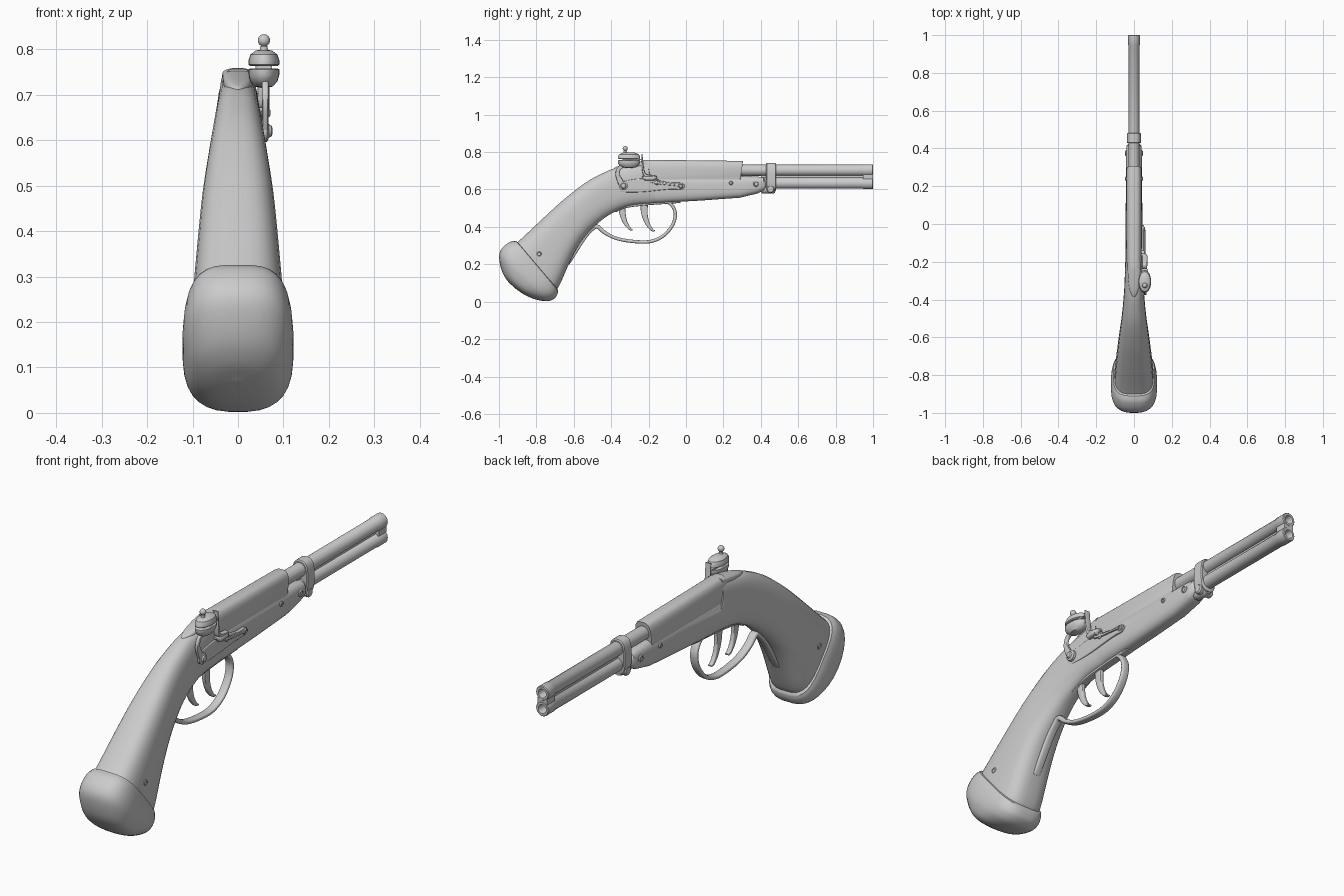
import bpy, bmesh, math


def loft(name, rings, angle=35):
    """Skin a list of equal-length point rings and cap both ends."""
    bm = bmesh.new()
    vs = [[bm.verts.new(p) for p in r] for r in rings]
    n = len(rings[0])
    for a, b in zip(vs, vs[1:]):
        for i in range(n):
            bm.faces.new((a[i], a[(i + 1) % n], b[(i + 1) % n], b[i]))
    bm.faces.new(vs[0])
    bm.faces.new(vs[-1])
    bmesh.ops.recalc_face_normals(bm, faces=bm.faces)
    me = bpy.data.meshes.new(name)
    bm.to_mesh(me)
    bm.free()
    ob = bpy.data.objects.new(name, me)
    bpy.context.collection.objects.link(ob)
    bpy.context.view_layer.objects.active = ob
    ob.select_set(True)
    bpy.ops.object.shade_smooth_by_angle(angle=math.radians(angle))
    ob.select_set(False)
    return ob


def section(ty, tz, by, bz, w, n=3, x0=0, sides=32):
    """Superellipse ring spanning a top and a bottom point in the side plane."""
    out = []
    for i in range(sides):
        a = 2 * math.pi * (i + 0.5) / sides
        c, s = math.cos(a), math.sin(a)
        c = math.copysign(abs(c) ** (2 / n), c)
        s = math.copysign(abs(s) ** (2 / n), s)
        out.append((x0 + w * c, (ty + by) / 2 + s * (ty - by) / 2, (tz + bz) / 2 + s * (tz - bz) / 2))
    return out


def smooth(pts, k=5):
    """Catmull-Rom interpolation of tuples."""
    p = [pts[0]] + pts + [pts[-1]]
    out = []
    for i in range(1, len(p) - 2):
        for j in range(k):
            t = j / k
            out.append(tuple(0.5 * (2 * b + (c - a) * t + (2 * a - 5 * b + 4 * c - d) * t * t
                                    + (3 * b - a - 3 * c + d) * t ** 3)
                             for a, b, c, d in zip(p[i - 1], p[i], p[i + 1], p[i + 2])))
    return out + [pts[-1]]


def ribbon(name, path, w, x0=0, n=4):
    """Curved bar in the side plane; path holds (y, z, thickness)."""
    pts = smooth(path)
    rings = []
    for i, (y, z, t) in enumerate(pts):
        a, b = pts[max(i - 1, 0)], pts[min(i + 1, len(pts) - 1)]
        d = math.hypot(b[0] - a[0], b[1] - a[1])
        ny, nz = -(b[1] - a[1]) / d * t / 2, (b[0] - a[0]) / d * t / 2
        rings.append(section(y + ny, z + nz, y - ny, z - nz, w, n, x0, 16))
    return loft(name, rings)


def lathe(name, prof, x, y, z, axis, stretch=1, sides=24):
    """Turn (radius, position) pairs about an axis through x, y, z."""
    rings = []
    for r, t in prof:
        ring = []
        for i in range(sides):
            a = 2 * math.pi * i / sides
            u, v = r * math.cos(a), r * math.sin(a) * stretch
            ring.append({'X': (x + t, y + u, z + v), 'Y': (x + u, y + t, z + v), 'Z': (x + u, y + v, z + t)}[axis])
        rings.append(ring)
    return loft(name, rings)


def screw(name, x, y, z, r=0.013):
    s = math.copysign(1, x)
    lathe(name, [(r, -0.03 * s), (r, 0), (r * 0.7, 0.004 * s), (r * 0.6, 0.001 * s)], x, y, z, 'X', sides=16)


# Stock: flat-sided fore-end, step behind the barrel housing, curved grip
fore = [(.425, .65, .425, .605, .03, 2.5), (.415, .664, .413, .592, .039, 3), (.38, .67, .38, .578, .042, 3),
        (.29, .673, .29, .556, .043, 3), (.07, .674, .07, .54, .044, 3), (-.195, .674, -.15, .528, .045, 3)]
grip = [(-.205, .748, -.175, .525, .046, 3), (-.365, .718, -.30, .512, .051, 2.8), (-.45, .685, -.40, .47, .058, 2.7),
        (-.54, .635, -.475, .415, .067, 2.7), (-.65, .55, -.55, .335, .08, 2.8), (-.755, .455, -.61, .235, .09, 3),
        (-.88, .338, -.675, .09, .101, 3.2), (-.925, .30, -.70, .06, .103, 3.2)]
loft("stock", [section(*s) for s in fore + smooth(grip)])

# Butt cap with a small lip at the seam
cap = [(-.91, .326, -.683, .058, .109, 3.3), (-.945, .318, -.688, .038, .117, 3.2), (-.985, .285, -.705, .015, .122, 3),
       (-1.0, .24, -.745, .002, .118, 2.7), (-.985, .165, -.81, .014, .098, 2.4), (-.955, .112, -.865, .038, .06, 2.2),
       (-.918, .076, -.912, .070, .004, 2)]
loft("butt_cap", [section(-.895, .315, -.69, .075, .095, 3.2)] + [section(*s) for s in smooth(cap)])

# Barrel housing and tang
loft("barrel_housing", [section(y, t, y - d, .62, w, 3.2) for y, t, w, d in
                        [(-.235, .757, .036, 0), (-.2, .759, .04, 0), (.29, .753, .04, 0), (.305, .751, .038, .02)]])
loft("tang", [section(y, z, y - .01, z - .035, w, 3) for y, z, w in
              smooth([(-.2, .758, .035), (-.28, .744, .032), (-.34, .731, .025), (-.375, .72, .013), (-.387, .712, .003)])])

# Two stacked barrels with bores, joining rib and muzzle web
for nm, z, y0 in (("upper_barrel", .703, .27), ("lower_barrel", .634, .38)):
    lathe(nm, [(.029, y0), (.029, .945), (.031, .948), (.031, .997), (.028, 1), (.019, 1), (.017, .995), (.017, .85)],
          0, 0, z, 'Y', 1.03)
loft("muzzle_web", [section(y, .684, y, .653, .023, 8) for y in (.946, .999)])
loft("barrel_rib", [section(y, .68, y, .657, .007, 8) for y in (.4, .96)])

# Barrel band with the rod pipe beneath
loft("barrel_band", [section(y, t, y, b, w, 3) for y, t, b, w in
                     [(.428, .737, .60, .034), (.432, .742, .59, .038), (.478, .742, .59, .038), (.482, .737, .60, .034)]])
lathe("band_knob", [(.016, -.036), (.021, -.031), (.021, .031), (.016, .036)], 0, .452, .602, 'X')
lathe("rod_pipe", [(.018, .40), (.024, .41), (.024, .465), (.02, .475), (.014, .475), (.013, .45)], 0, 0, .602, 'Y')

# Lock plate on the right side
plate = [(-.455, .603, .006), (-.40, .607, .03), (-.33, .615, .06), (-.24, .622, .072), (-.15, .622, .055),
         (-.08, .619, .036), (-.03, .618, .036), (-.012, .618, .02), (-.006, .618, .005)]
loft("lock_plate", [section(y, z + h / 2, y, z - h / 2, .012, 8, .041) for y, z, h in smooth(plate)])
screw("plate_screw_rear", .056, -.155, .64, .016)
screw("plate_screw_front", .055, -.028, .619)

# Cock: pivot, swan neck, jaws, flint and top screw
lathe("cock_pivot", [(.024, -.02), (.024, .008), (.015, .012), (.012, .018), (.005, .02)], .056, -.335, .62, 'X')
ribbon("cock_neck", [(-.335, .612, .034), (-.352, .645, .03), (-.366, .68, .022), (-.358, .712, .02), (-.325, .735, .025)],
       .007, .060)
JX, JY = .057, -.305
lathe("lower_jaw", [(.006, .715), (.02, .718), (.03, .73), (.034, .744), (.034, .755), (.03, .758)], JX, JY, 0, 'Z', 1.75)
lathe("upper_jaw", [(.03, .763), (.034, .766), (.034, .775), (.03, .788), (.018, .797), (.006, .799)], JX, JY, 0, 'Z', 1.75)
loft("flint", [section(y, .761 + h, y, .761 - h, w, 8, JX) for y, h, w in [(-.34, .006, .018), (-.26, .006, .018), (-.238, .001, .016)]])
ball = [(.009, .795), (.008, .806)] + [(.0135 * math.sin(a), .8195 - .0135 * math.cos(a))
                                       for a in [.5 + i * .32 for i in range(9)]]
lathe("jaw_screw", ball, JX, -.325, 0, 'Z')

# Frizzen and priming pan
ribbon("frizzen", [(-.236, .79, .006), (-.232, .74, .009), (-.228, .70, .012), (-.215, .675, .016), (-.165, .667, .014)],
       .013, .056)
loft("priming_pan", [section(y, .672, y, .672 - h, w, 3, .052) for y, h, w in
                     [(-.235, .008, .01), (-.22, .024, .02), (-.17, .024, .02), (-.155, .008, .01)]])
ribbon("frizzen_spring", [(-.19, .644, .012), (-.13, .632, .011), (-.07, .625, .009), (-.03, .62, .01)], .006, .054)

# Triggers, floor plate and guard
for nm, dy, dz in (("rear_trigger", 0, 0), ("front_trigger", .118, -.005)):
    ribbon(nm, [(-.342 + dy, .525 + dz, .042), (-.34 + dy, .475 + dz, .034), (-.325 + dy, .425 + dz, .024),
                (-.30 + dy, .39 + dz, .014), (-.285 + dy, .384 + dz, .006)], .010)
ribbon("trigger_plate", [(-.38, .484, .014), (-.32, .508, .014), (-.2, .523, .014), (-.1, .53, .014), (-.03, .534, .012)], .018)
ribbon("trigger_guard", [(-.63, .20, .012), (-.61, .235, .018), (-.55, .33, .018), (-.51, .38, .02), (-.475, .402, .022),
                         (-.435, .37, .02), (-.37, .338, .018), (-.28, .322, .018), (-.19, .322, .018), (-.12, .353, .018),
                         (-.072, .41, .018), (-.057, .465, .018), (-.068, .505, .018), (-.09, .53, .02)], .018, n=3)

# Side screws, mirrored on both flanks
for s, side in ((1, "right"), (-1, "left")):
    screw("grip_screw_" + side, s * .098, -.785, .255, .014)
    screw("fore_screw_" + side, s * .044, .24, .635, .011)
    screw("band_screw_" + side, s * .043, .375, .63, .016)
